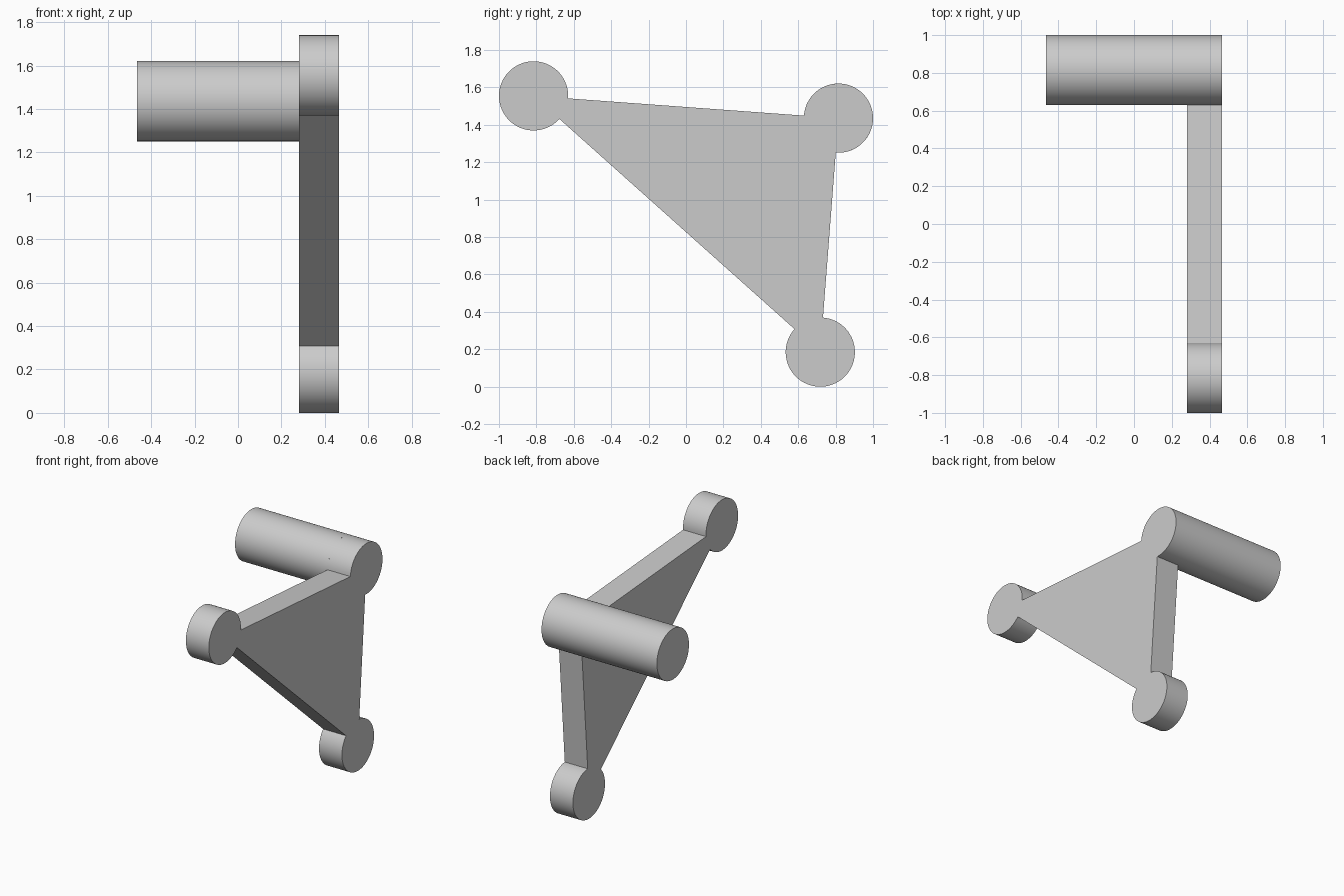
import bpy, bmesh, math
from mathutils import Vector

cube = bpy.data.objects.get("Cube")
if cube:
    bpy.data.objects.remove(cube, do_unlink=True)

grey = bpy.data.materials.new("light_grey")
grey.use_nodes = True
colour = (0.6, 0.6, 0.6, 1)
grey.diffuse_color = colour
grey.node_tree.nodes["Principled BSDF"].inputs["Base Color"].default_value = colour

RADIUS = 0.185
INNER, OUTER = 0.28, 0.465
# Hub centres (y, z): front, lower, rear
HUBS = [Vector((-0.815, 1.555)), Vector((0.718, 0.185)), Vector((0.815, 1.436))]


def arc(centre, start, sweep, steps):
    return [centre + RADIUS * Vector((math.cos(start + sweep * i / steps),
                                      math.sin(start + sweep * i / steps)))
            for i in range(steps + 1)]


def extrude_profile(name, points, x0, x1, open_end=False):
    """Extrude a counter-clockwise (y, z) outline along x."""
    bm = bmesh.new()
    near = [bm.verts.new((x0, p.x, p.y)) for p in points]
    far = [bm.verts.new((x1, p.x, p.y)) for p in points]
    bm.faces.new(near[::-1])
    if not open_end:
        bm.faces.new(far)
    for i in range(len(points)):
        j = (i + 1) % len(points)
        bm.faces.new((near[i], near[j], far[j], far[i]))
    mesh = bpy.data.meshes.new(name)
    bm.to_mesh(mesh)
    bm.free()
    mesh.materials.append(grey)
    obj = bpy.data.objects.new(name, mesh)
    bpy.context.collection.objects.link(obj)
    bpy.ops.object.select_all(action='DESELECT')
    obj.select_set(True)
    bpy.context.view_layer.objects.active = obj
    bpy.ops.object.shade_smooth_by_angle(angle=math.radians(30))
    return obj


# Triangular plate with a round hub at each corner, as one outline
outline = []
for i, hub in enumerate(HUBS):
    to_prev = HUBS[i - 1] - hub
    to_next = HUBS[(i + 1) % 3] - hub
    start = math.atan2(to_prev.y, to_prev.x)
    sweep = (math.atan2(to_next.y, to_next.x) - start) % math.tau
    outline += arc(hub, start, sweep, 56)
extrude_profile("bracket_plate", outline, INNER, OUTER)

# Long spindle running inwards from the rear hub
circle = arc(HUBS[2], 0, math.tau, 64)[:-1]
extrude_profile("spindle", circle, -OUTER, INNER, open_end=True)
